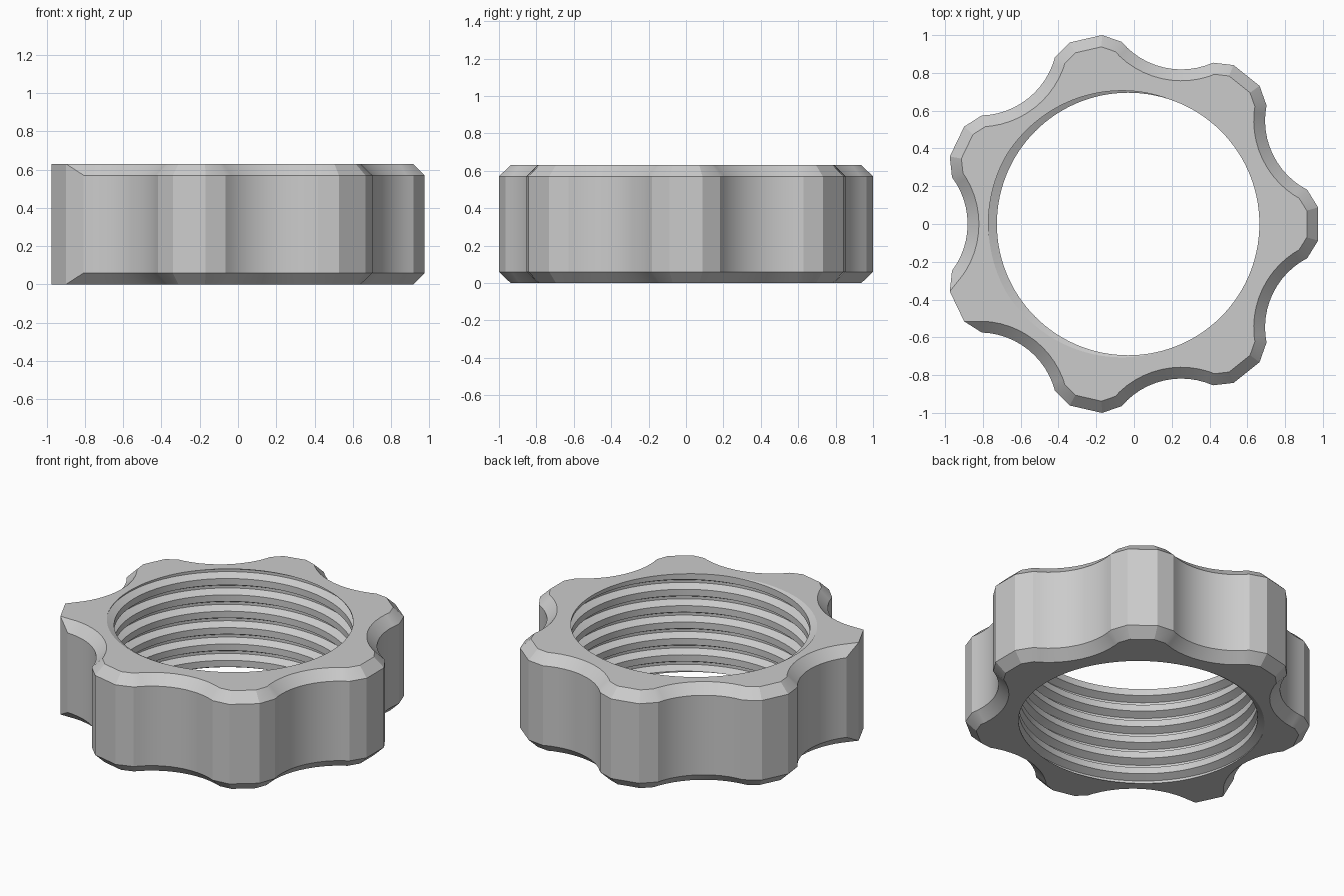
import bpy
import bmesh
from math import pi, tau, radians, sin, cos, floor
from mathutils import Vector, Matrix

cube = bpy.data.objects.get("Cube")
if cube:
    bpy.data.objects.remove(cube, do_unlink=True)

LOBES = 7
HEIGHT = 0.63
CHAMFER = 0.06
CENTRE_X = -0.031
BORE_R, THREAD_DEPTH, TURNS = 0.695, 0.045, 6
PITCH = HEIGHT / TURNS
BORE_STEPS = 120
KNOTS = (0.0, 0.2, 0.42, 0.58, 0.8)   # crest, flank, root, flank, crest

grey = bpy.data.materials.new("plain grey")
grey.use_nodes = True
grey.diffuse_color = (0.6, 0.6, 0.6, 1)
grey.node_tree.nodes["Principled BSDF"].inputs["Base Color"].default_value = grey.diffuse_color


def polar(r, a):
    return Vector((r * cos(a), r * sin(a)))


def grip_outline():
    """Flat lobe tips with angled shoulders, joined by concave arcs."""
    pts, plain = [], []
    arc_r, arc_c, half, steps = 0.414, 1.264, radians(36.8), 12
    for i in range(LOBES):
        tip = tau * i / LOBES
        for side in (-1, 1):
            pts.append(polar(1.0096, tip + side * radians(5)))
            plain.append(i == 4)          # one tip keeps its full height
        turn = Matrix.Rotation(tip + pi / LOBES, 2)
        for s in range(steps + 1):
            a = half * (2 * s / steps - 1)
            pts.append(turn @ Vector((arc_c - arc_r * cos(a), arc_r * sin(a))))
            plain.append(False)
    return pts, plain


def inset(pts, dist):
    """Mitred inward offset of a counter-clockwise outline."""
    out = []
    for i, p in enumerate(pts):
        d0 = (p - pts[i - 1]).normalized()
        d1 = (pts[(i + 1) % len(pts)] - p).normalized()
        n0, n1 = Vector((-d0.y, d0.x)), Vector((-d1.y, d1.x))
        out.append(p + (n0 + n1) * dist / (1 + n0.dot(n1)))
    return out


def thread_radius(z, angle):
    """Trapezoid thread; the groove root leaves the top at the -x side."""
    t = z / PITCH - angle / tau
    t -= floor(t)
    crest, low, high, end = KNOTS[1:]
    if t < crest or t > end:
        return BORE_R
    depth = min((t - crest) / (low - crest), (end - t) / (end - high), 1)
    return BORE_R + THREAD_DEPTH * depth


def skin(bm, rows, closed):
    n = len(rows[0])
    for a, b in zip(rows, rows[1:]):
        for i in range(n if closed else n - 1):
            j = (i + 1) % n
            bm.faces.new((a[i], a[j], b[j], b[i]))


bm = bmesh.new()

# Outer grip wall with chamfers
outer, plain = grip_outline()
inner = inset(outer, CHAMFER)
rows = []
for top in (False, True):
    for edge in ((True, False) if not top else (False, True)):
        row = []
        for o, n, flat in zip(outer, inner, plain):
            p = n if edge and not flat else o
            drop = 0 if edge or flat else CHAMFER
            row.append(bm.verts.new((p.x, p.y, HEIGHT - drop if top else drop)))
        rows.append(row)
skin(bm, rows, True)

# Threaded bore: helical rows trimmed at the two end planes
rows = []
for k in range(-2, TURNS + 2):
    for knot in KNOTS[1:]:
        row = []
        for i in range(BORE_STEPS + 1):
            a = tau * i / BORE_STEPS
            z = min(max(PITCH * (k + knot + a / tau), 0), HEIGHT)
            p = polar(thread_radius(z, a), a)
            row.append(bm.verts.new((p.x, p.y, z)))
        rows.append(row)
skin(bm, rows, False)
bmesh.ops.remove_doubles(bm, verts=bm.verts, dist=0.0002)

# Top and bottom faces between grip and bore
for top in (False, True):
    rim = [e for e in bm.edges if e.is_boundary
           and all((v.co.z > HEIGHT / 2) == top for v in e.verts)]
    bmesh.ops.triangle_fill(bm, use_beauty=True, use_dissolve=False, edges=rim,
                            normal=(0, 0, 1 if top else -1))
bmesh.ops.recalc_face_normals(bm, faces=bm.faces)

# Smooth shading with crisp edges
for f in bm.faces:
    f.smooth = True
for e in bm.edges:
    e.smooth = e.calc_face_angle(0) < radians(20)

mesh = bpy.data.meshes.new("threaded_grip_ring")
bm.to_mesh(mesh)
bm.free()
mesh.materials.append(grey)
ring = bpy.data.objects.new("threaded_grip_ring", mesh)
ring.location.x = CENTRE_X
bpy.context.collection.objects.link(ring)
